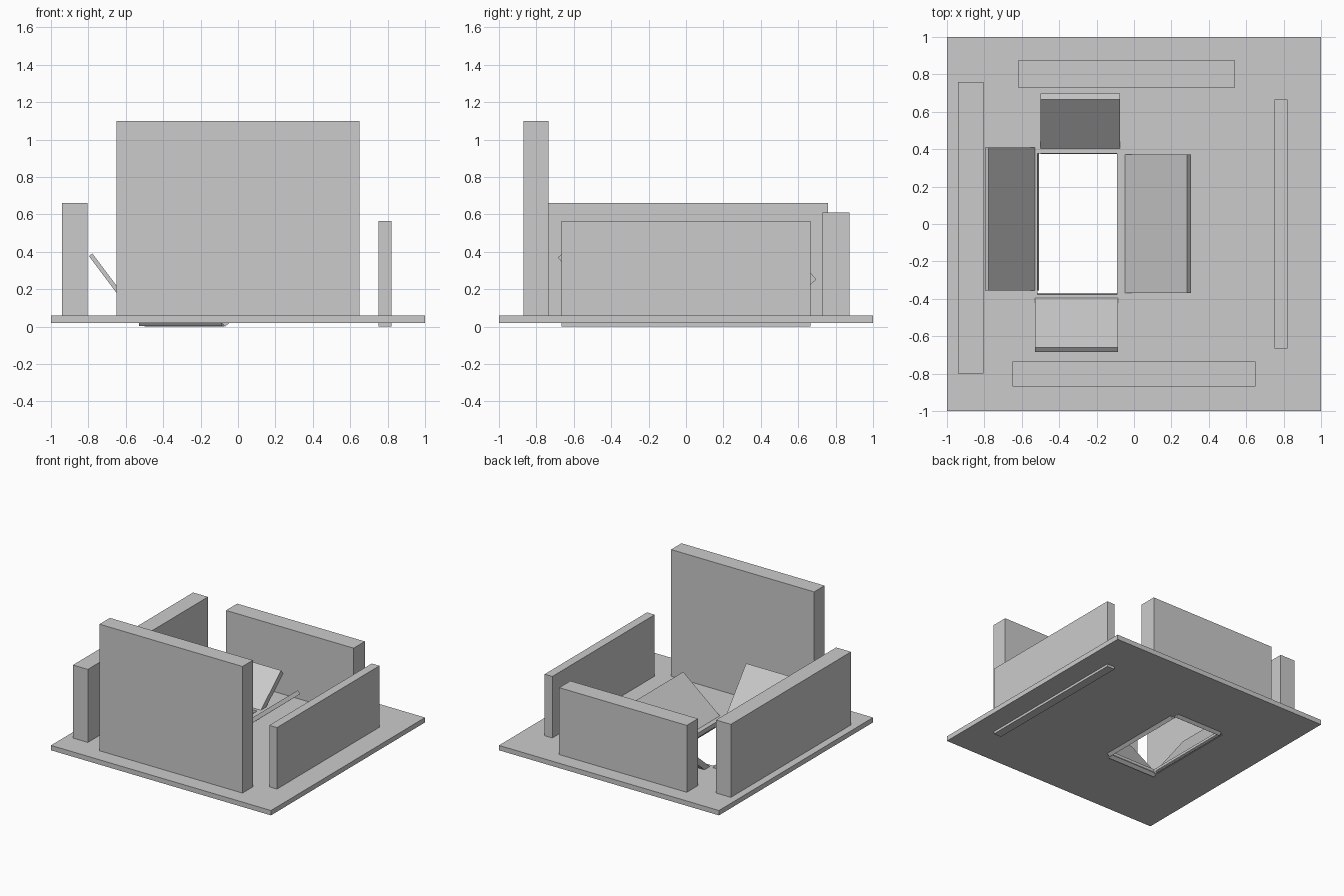
import bpy
from mathutils import Vector

if "Cube" in bpy.data.objects:
    bpy.data.objects.remove(bpy.data.objects["Cube"])


def make(name, verts, faces):
    mesh = bpy.data.meshes.new(name)
    mesh.from_pydata(verts, [], faces)
    obj = bpy.data.objects.new(name, mesh)
    bpy.context.collection.objects.link(obj)
    # Keep normals pointing outwards
    import bmesh
    bm = bmesh.new()
    bm.from_mesh(mesh)
    bmesh.ops.recalc_face_normals(bm, faces=bm.faces)
    bm.to_mesh(mesh)
    bm.free()
    return obj


def prism(name, a, b):
    """Solid between two matching four-point sections."""
    faces = [(0, 1, 2, 3), (7, 6, 5, 4)]
    faces += [(i, i + 4, (i + 1) % 4 + 4, (i + 1) % 4) for i in range(4)]
    return make(name, a + b, faces)


def rect(x0, x1, y0, y1, z):
    return [(x0, y0, z), (x1, y0, z), (x1, y1, z), (x0, y1, z)]


# Floor plate with an off-centre rectangular opening
outer, hole = (-1, 1, -1, 1), (-0.515, -0.09, -0.378, 0.378)
rings = [rect(*outer, 0.06), rect(*hole, 0.06), rect(*hole, 0.02), rect(*outer, 0.02)]
quads = []
for r in range(4):
    s = (r + 1) % 4
    for i in range(4):
        j = (i + 1) % 4
        quads.append((r * 4 + i, r * 4 + j, s * 4 + j, s * 4 + i))
make("floor_plate", sum(rings, []), quads)

# Four upright walls; the right one pokes through the plate
walls = {
    "front_wall": (-0.65, 0.65, -0.87, -0.735, 0.04, 1.10),
    "back_wall": (-0.62, 0.54, 0.73, 0.875, 0.04, 0.61),
    "left_wall": (-0.94, -0.805, -0.80, 0.76, 0.04, 0.66),
    "right_wall": (0.75, 0.82, -0.665, 0.665, 0.0, 0.565),
}
for name, (x0, x1, y0, y1, z0, z1) in walls.items():
    prism(name, rect(x0, x1, y0, y1, z0), rect(x0, x1, y0, y1, z1))


# Tilted flaps opening outwards from the hole edges
def flap(name, axis, lower, upper, thickness, span):
    """lower/upper: underside hinge and tip as (across, z); span: extent along hinge."""
    lo, up = Vector(lower), Vector(upper)
    d = (up - lo).normalized()
    n = Vector((-d.y, d.x))
    if n.y < 0:
        n = -n
    section = [lo, up, up + n * thickness, lo + n * thickness]
    ends = []
    for s in span:
        ends.append([(p.x, s, p.y) if axis == "x" else (s, p.x, p.y) for p in section])
    prism(name, *ends)


flap("front_flap", "y", (-0.394, 0.004), (-0.685, 0.37), 0.033, (-0.53, -0.085))
flap("back_flap", "y", (0.405, 0.0), (0.697, 0.252), 0.046, (-0.50, -0.075))
flap("left_flap", "x", (-0.527, 0.017), (-0.797, 0.377), 0.023, (-0.355, 0.408))
flap("right_flap", "x", (-0.07, 0.0), (0.305, 0.307), 0.033, (-0.37, 0.372))
